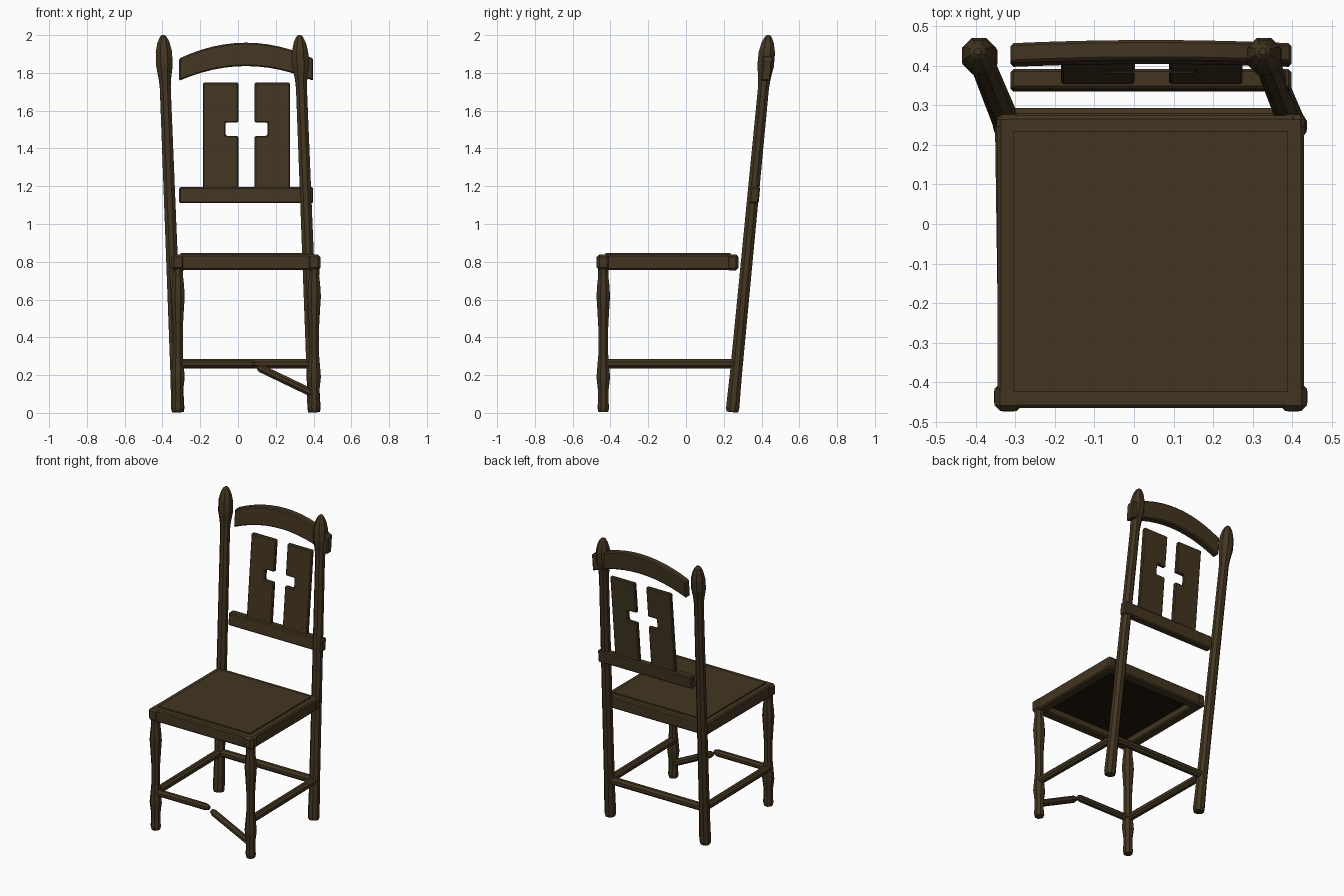
import bpy, bmesh, math
from mathutils import Vector

default = bpy.data.objects.get("Cube")
if default:
    bpy.data.objects.remove(default, do_unlink=True)


def make_material(name, rgb):
    mat = bpy.data.materials.new(name)
    mat.use_nodes = True
    mat.diffuse_color = (*rgb, 1)
    mat.node_tree.nodes["Principled BSDF"].inputs["Base Color"].default_value = (*rgb, 1)
    return mat


WOOD = make_material("dark_brown_wood", (0.055, 0.036, 0.015))
SHADE = make_material("blackened_wood", (0.014, 0.009, 0.004))


def finish(name, bm, bevel=0.0):
    bmesh.ops.recalc_face_normals(bm, faces=bm.faces)
    mesh = bpy.data.meshes.new(name)
    bm.to_mesh(mesh)
    bm.free()
    mesh.materials.append(WOOD)
    obj = bpy.data.objects.new(name, mesh)
    bpy.context.scene.collection.objects.link(obj)
    if bevel:
        mod = obj.modifiers.new("worn_edges", "BEVEL")
        mod.width = bevel
        mod.segments = 1
        mod.limit_method = "ANGLE"
    return obj


def box(name, low, high, bevel=0.008):
    bm = bmesh.new()
    bmesh.ops.create_cube(bm, size=1)
    for v in bm.verts:
        v.co = Vector([(a + b) / 2 + c * (b - a) for a, b, c in zip(low, high, v.co)])
    return finish(name, bm, bevel)


def turned(name, start, end, profile, sides=8):
    """Faceted rod; profile holds (fraction along the rod, radius)."""
    start, end = Vector(start), Vector(end)
    axis = end - start
    side = axis.cross(Vector((0, 1, 0) if abs(axis.y) < abs(axis.z) + abs(axis.x) else (0, 0, 1))).normalized()
    other = axis.cross(side).normalized()
    bm = bmesh.new()
    rings = []
    for t, r in profile:
        r /= math.cos(math.pi / sides)
        ring = []
        for i in range(sides):
            a = math.tau * (i + 0.5) / sides
            ring.append(bm.verts.new(start + axis * t + (side * math.cos(a) + other * math.sin(a)) * r))
        rings.append(ring)
    for low, high in zip(rings, rings[1:]):
        for i in range(sides):
            j = (i + 1) % sides
            bm.faces.new((low[i], low[j], high[j], high[i]))
    bm.faces.new(rings[0])
    bm.faces.new(rings[-1])
    return finish(name, bm)


def back_y(z):
    """Backward lean shared by the posts and the backrest."""
    return 0.245 + 0.096 * z


def leaning_plate(name, outline, thickness, bevel=0.007):
    """Outline in x and z, thickened and leaned along the back."""
    bm = bmesh.new()
    rings = [[bm.verts.new((x, back_y(z) + 0.008 + s * thickness / 2, z)) for x, z in outline]
             for s in (-1, 1)]
    n = len(outline)
    for ring in rings:
        bm.faces.new(ring)
    for i in range(n):
        j = (i + 1) % n
        bm.faces.new((rings[0][i], rings[0][j], rings[1][j], rings[1][i]))
    return finish(name, bm, bevel)


RIGHT, LEFT, FRONT, BACK = -0.318, 0.403, -0.438, 0.245
MID = 0.043
SIDES = (("right", RIGHT), ("left", LEFT))

# Back posts with pointed finials, both skewed to one side
post_profile = [(0, 0.031), (0.01, 0.035), (0.1, 0.032), (0.86, 0.029), (0.885, 0.033),
                (0.92, 0.044), (0.955, 0.043), (0.98, 0.032), (0.995, 0.018), (1, 0.008)]
for label, x in SIDES:
    turned(label + "_back_post", (x, back_y(0), 0.005), (x - 0.078, back_y(2), 2), post_profile)

# Turned front legs with square tops
leg_profile = [(0, 0.026), (0.03, 0.031), (0.08, 0.027), (0.15, 0.028), (0.24, 0.036),
               (0.32, 0.031), (0.4, 0.026), (0.58, 0.026), (0.7, 0.031), (0.8, 0.036),
               (0.88, 0.032), (0.94, 0.027), (1, 0.029)]
for label, x in SIDES:
    turned(label + "_front_leg", (x, FRONT, 0.005), (x, FRONT, 0.77), leg_profile)
    box(label + "_front_corner", (x - 0.035, FRONT - 0.035, 0.755), (x + 0.035, FRONT + 0.035, 0.838), 0.014)
    box(label + "_back_corner", (x - 0.03, 0.215, 0.755), (x + 0.03, 0.277, 0.838), 0.012)

# Seat frame
rim = 0.065
x0, x1, y0, y1, z0, z1 = -0.345, 0.43, -0.466, 0.274, 0.756, 0.838
box("front_seat_rail", (x0 + 0.02, y0, z0), (x1 - 0.02, y0 + rim, z1))
box("back_seat_rail", (x0 + 0.02, y1 - rim, z0), (x1 - 0.02, y1, z1))
box("right_seat_rail", (x0, y0 + 0.02, z0), (x0 + rim, y1 - 0.02, z1))
box("left_seat_rail", (x1 - rim, y0 + 0.02, z0), (x1, y1 - 0.02, z1))

# Raised seat panel, dark below
panel = box("seat_panel", (-0.305, -0.425, 0.80), (0.39, 0.235, 0.847), 0)
panel.data.materials.append(SHADE)
for face in panel.data.polygons:
    if face.normal.z < -0.5:
        face.material_index = 1

# Stretchers
rod = [(0, 0.024), (1, 0.024)]
for label, x in SIDES:
    turned(label + "_stretcher", (x, FRONT, 0.26), (x - 0.01, back_y(0.26), 0.26), rod)
turned("back_stretcher", (RIGHT - 0.01, back_y(0.26), 0.26), (LEFT - 0.01, back_y(0.26), 0.26), rod)

# Snapped front stretcher
snapped = [(0, 0.021), (0.94, 0.021), (1, 0.013)]
turned("front_stretcher_stub", (RIGHT, FRONT, 0.26), (0.09, FRONT, 0.26), snapped)
turned("fallen_stretcher_half", (LEFT, FRONT, 0.1), (0.105, FRONT, 0.243), snapped)

# Lower backrest rail
leaning_plate("lower_back_rail", [(MID - 0.355, 1.11), (MID + 0.355, 1.11),
                                  (MID + 0.355, 1.195), (MID - 0.355, 1.195)], 0.05)

# Arched crest rail
steps = 12
bottom, top = [], []
for i in range(steps + 1):
    u = 2 * i / steps - 1
    rise = 1 - u * u
    bottom.append((MID + 0.355 * u, 1.758 + 0.078 * rise))
    top.append((MID + 0.355 * u, 1.876 + 0.084 * rise))
leaning_plate("crest_rail", bottom + top[::-1], 0.05)

# Two splats notched to leave a cross-shaped gap
splat = [(0.23, 1.185), (0.23, 1.748), (0.043, 1.748), (0.043, 1.537),
         (0.11, 1.537), (0.11, 1.467), (0.043, 1.467), (0.043, 1.185)]
for label, sign in (("right", -1), ("left", 1)):
    leaning_plate(label + "_splat", [(0.045 + sign * x, z) for x, z in splat], 0.026, 0.006)
